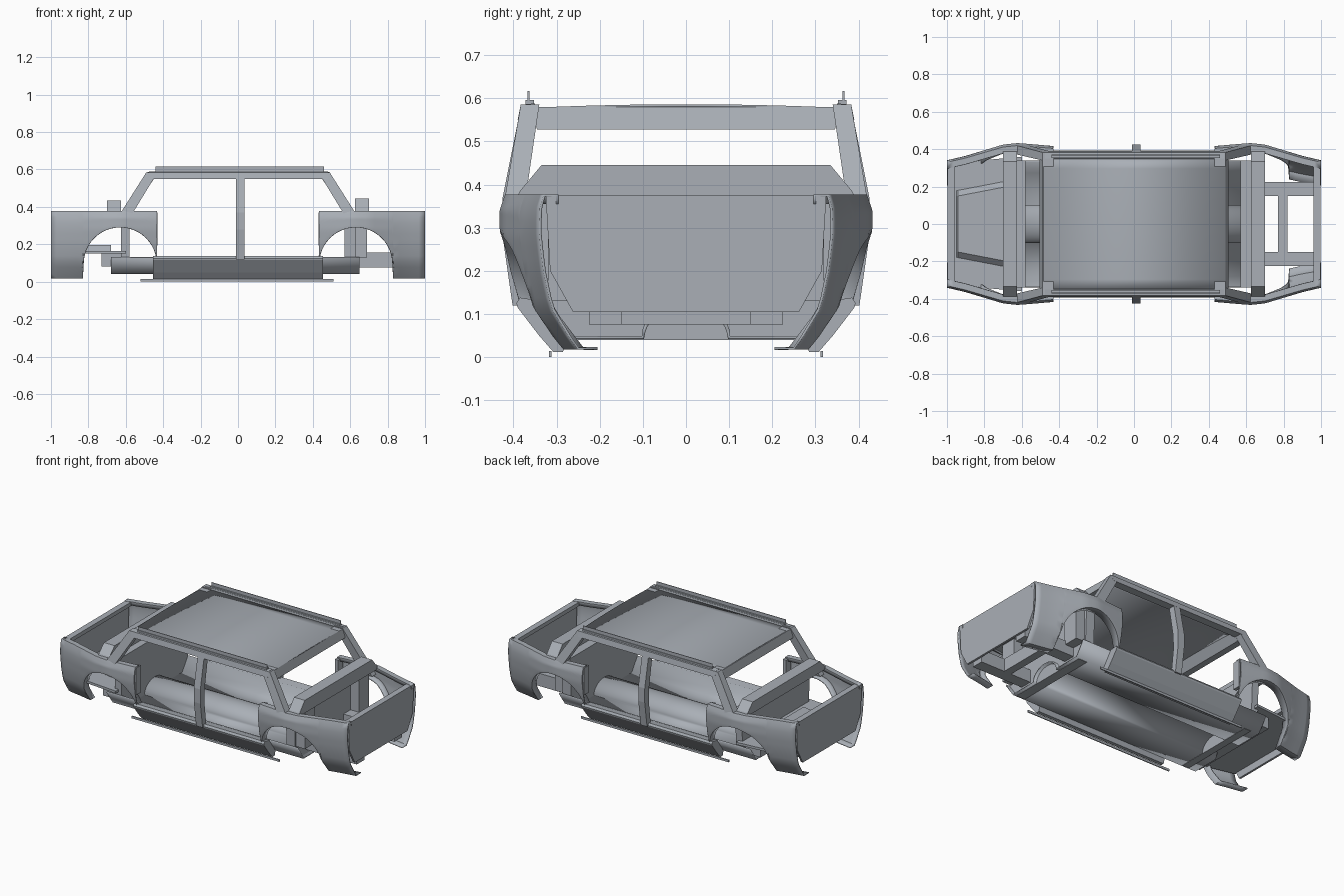
import bpy, bmesh, math

if "Cube" in bpy.data.objects:
    bpy.data.objects.remove(bpy.data.objects["Cube"], do_unlink=True)

COLOR = (0.40, 0.43, 0.47, 1)
steel = bpy.data.materials.new("bare_grey_steel")
steel.use_nodes = True
steel.diffuse_color = COLOR
steel.node_tree.nodes["Principled BSDF"].inputs["Base Color"].default_value = COLOR


def loft(name, rings, closed=True, mirror=False, sheet=0.0, smooth=False):
    """Skin a list of point rings; closed rings get end caps, open ones get thickness."""
    bm = bmesh.new()
    rows = [[bm.verts.new(p) for p in ring] for ring in rings]
    n = len(rows[0])
    for a, b in zip(rows, rows[1:]):
        for i in range(n if closed else n - 1):
            j = (i + 1) % n
            bm.faces.new((a[i], a[j], b[j], b[i]))
    if closed:
        bm.faces.new(rows[0])
        bm.faces.new(rows[-1])
    bmesh.ops.recalc_face_normals(bm, faces=bm.faces)
    mesh = bpy.data.meshes.new(name)
    bm.to_mesh(mesh)
    bm.free()
    mesh.materials.append(steel)
    ob = bpy.data.objects.new(name, mesh)
    bpy.context.collection.objects.link(ob)
    if sheet:
        mod = ob.modifiers.new("Thickness", "SOLIDIFY")
        mod.thickness = sheet
        mod.offset = 0
    if mirror:
        ob.modifiers.new("Mirror", "MIRROR").use_axis = (False, True, False)
    if smooth:
        bpy.ops.object.select_all(action="DESELECT")
        ob.select_set(True)
        bpy.context.view_layer.objects.active = ob
        bpy.ops.object.shade_smooth_by_angle(angle=math.radians(25))
    return ob


def rect(x, y, z):
    """Horizontal rectangle from an x range, a y range and a height."""
    return [(x[0], y[0], z), (x[1], y[0], z), (x[1], y[1], z), (x[0], y[1], z)]


def box(name, x, y, z, mirror=False):
    return loft(name, [rect(x, y, z[0]), rect(x, y, z[1])], mirror=mirror)


def interp(table, v):
    for (a, fa), (b, fb) in zip(table, table[1:]):
        if v <= b:
            return fa + (fb - fa) * max(0, v - a) / (b - a)
    return table[-1][1]


# Body side: half width by height, and its plan taper towards the ends
SIDE = [(0.01, 0.31), (0.05, 0.345), (0.115, 0.395), (0.2, 0.418),
        (0.28, 0.43), (0.34, 0.43), (0.375, 0.418)]
PLAN = [(0.42, 0.96), (0.52, 0.98), (0.62, 1.0), (0.7, 0.98),
        (0.8, 0.91), (0.9, 0.84), (1.0, 0.785)]


def side_y(x, z):
    return interp(SIDE, z) * interp(PLAN, abs(x))


# Wings with wheel arches, returned inwards along every edge
TOP, ARCH_X, ARCH_Z, ARCH_R = 0.375, 0.63, 0.095, 0.198


def wing(name, end):
    columns = []
    for i in range(25):
        a = math.pi * i / 24
        columns.append((ARCH_X - ARCH_R * math.cos(a), ARCH_Z + ARCH_R * math.sin(a)))
    edge = ARCH_X + ARCH_R
    columns += [(edge + 0.003, 0.02)]
    columns += [(edge + (1 - edge) * i / 5, 0.02) for i in range(1, 6)]
    rings = []
    for x, low in columns:
        zs = [low + (TOP - low) * i / 12 for i in range(13)]
        ring = [(end * x, side_y(x, z), z) for z in zs]
        first, last = ring[0], ring[-1]
        ring.insert(0, (first[0], first[1] - 0.045, low))
        ring.append((last[0], last[1] - 0.03, TOP))
        ring.append((last[0], last[1] - 0.03, TOP - 0.02))
        rings.append(ring)
    loft(name, rings, closed=False, mirror=True, sheet=0.006, smooth=True)


for label, end in (("front", 1), ("rear", -1)):
    wing(label + "_wings", end)
    span = sorted((end * 0.43, end * 0.452))
    box(label + "_door_jambs", span, (0.35, 0.40), (0.2, 0.37), mirror=True)
    # Screen pillar leaning from the roof corner out to the wing
    loft(label + "_screen_pillars", [
        rect(sorted((end * 0.60, end * 0.665)), (0.385, 0.428), 0.31),
        rect(sorted((end * 0.555, end * 0.62)), (0.37, 0.418), 0.38),
        rect(sorted((end * 0.43, end * 0.49)), (0.34, 0.383), 0.585)], mirror=True)
    # Header bar under the roof edge
    loft(label + "_roof_header", [
        rect(sorted((end * 0.465, end * 0.505)), (-0.345, 0.345), 0.527),
        rect(sorted((end * 0.43, end * 0.49)), (-0.36, 0.36), 0.58)])
    # Cross beam below the screen
    high = 0.445 if end > 0 else 0.435
    beam = sorted((end * 0.625, end * 0.70))
    loft(label + "_screen_beam", [rect(beam, (-0.395, 0.395), 0.365),
                                  rect(beam, (-0.385, 0.385), 0.385),
                                  rect(beam, (-0.335, 0.335), high)])
    # End panel, narrowing downwards, with a top rail
    skin = sorted((end * 0.985, end * 0.998))
    loft(label + "_end_panel", [rect(skin, (-0.262, 0.262), 0.105),
                                rect(skin, (-0.315, 0.315), 0.2),
                                rect(skin, (-0.325, 0.325), 0.372)])
    box(label + "_end_rail", sorted((end * 0.96, end * 0.998)), (-0.325, 0.325), (0.35, 0.375))

# Bulkheads at both ends of the cabin
for label, xs in (("front_bulkhead", (0.57, 0.63)), ("rear_bulkhead", (-0.625, -0.58))):
    loft(label, [rect(xs, (-0.27, 0.27), 0.04), rect(xs, (-0.33, 0.33), 0.13),
                 rect(xs, (-0.34, 0.34), 0.37)])

# Floor pan with a rounded central tunnel and sloped sides
half = [(0.1 * math.cos(a), 0.045 + 0.075 * math.sin(a))
        for a in (math.pi / 2 * (1 - i / 8) for i in range(9))]
half += [(0.275, 0.045), (0.335, 0.13)]
section = [(-y, z) for y, z in reversed(half[1:])] + half
loft("floor_pan", [[(x, y, z) for y, z in section] for x in (-0.68, 0.65)],
     closed=False, sheet=0.008, smooth=True)

# Sills between the wheel arches, with a thin flange underneath
sill = [(0.335, 0.13), (0.385, 0.138)]
sill += [(side_y(0.6, z) - 0.003, z) for z in (0.125, 0.115, 0.05, 0.012)]
sill += [(0.285, 0.012), (0.275, 0.045)]
loft("sills", [[(x, y, z) for y, z in sill] for x in (-0.455, 0.455)], mirror=True)
box("sill_flanges", (-0.52, 0.51), (0.312, 0.318), (0, 0.014), mirror=True)

# Door posts
post = (-0.01, 0.035)
loft("door_posts", [rect(post, (0.365, 0.402), 0.12), rect(post, (0.385, 0.425), 0.28),
                    rect(post, (0.38, 0.425), 0.37), rect(post, (0.345, 0.385), 0.57)],
     mirror=True)

# Slightly domed roof with side rails and gutters
loft("roof_panel", [[(x, 0.355 * k / 6, 0.575 + 0.008 * (1 - (k / 6) ** 2))
                     for k in range(-6, 7)] for x in (-0.485, 0.49)],
     closed=False, sheet=0.006, smooth=True)
rail = [(0.34, 0.55), (0.39, 0.55), (0.383, 0.585), (0.35, 0.588)]
loft("roof_side_rails", [[(x, y, z) for y, z in rail] for x in (-0.475, 0.48)], mirror=True)
box("roof_gutters", (-0.44, 0.46), (0.352, 0.372), (0.58, 0.596), mirror=True)
box("gutter_lips", (-0.44, 0.46), (0.363, 0.367), (0.595, 0.617), mirror=True)

# Open front bay: chassis rails, cross member and inner posts
box("front_chassis_rails", (0.63, 0.985), (0.15, 0.225), (0.075, 0.155), mirror=True)
box("front_cross_member", (0.77, 0.82), (-0.15, 0.15), (0.075, 0.155))
box("front_bay_posts", (0.63, 0.69), (0.22, 0.32), (0.13, 0.37), mirror=True)

# Closed rear bay: floor, step and low raised panel
loft("rear_bay_floor", [
    [(x, -w, 0.15), (x, w, 0.15), (x, w, 0.165), (x, -w, 0.165)]
    for x, w in ((-0.99, 0.30), (-0.82, 0.34), (-0.6, 0.36))])
box("rear_floor_step", (-0.73, -0.62), (-0.3, 0.3), (0.08, 0.152))
loft("rear_floor_hump", [
    [(x, -w, 0.165), (x, w, 0.165), (x, w - 0.03, h), (x, 0.03 - w, h)]
    for x, w, h in ((-0.95, 0.18, 0.17), (-0.94, 0.18, 0.195), (-0.68, 0.23, 0.195))])
